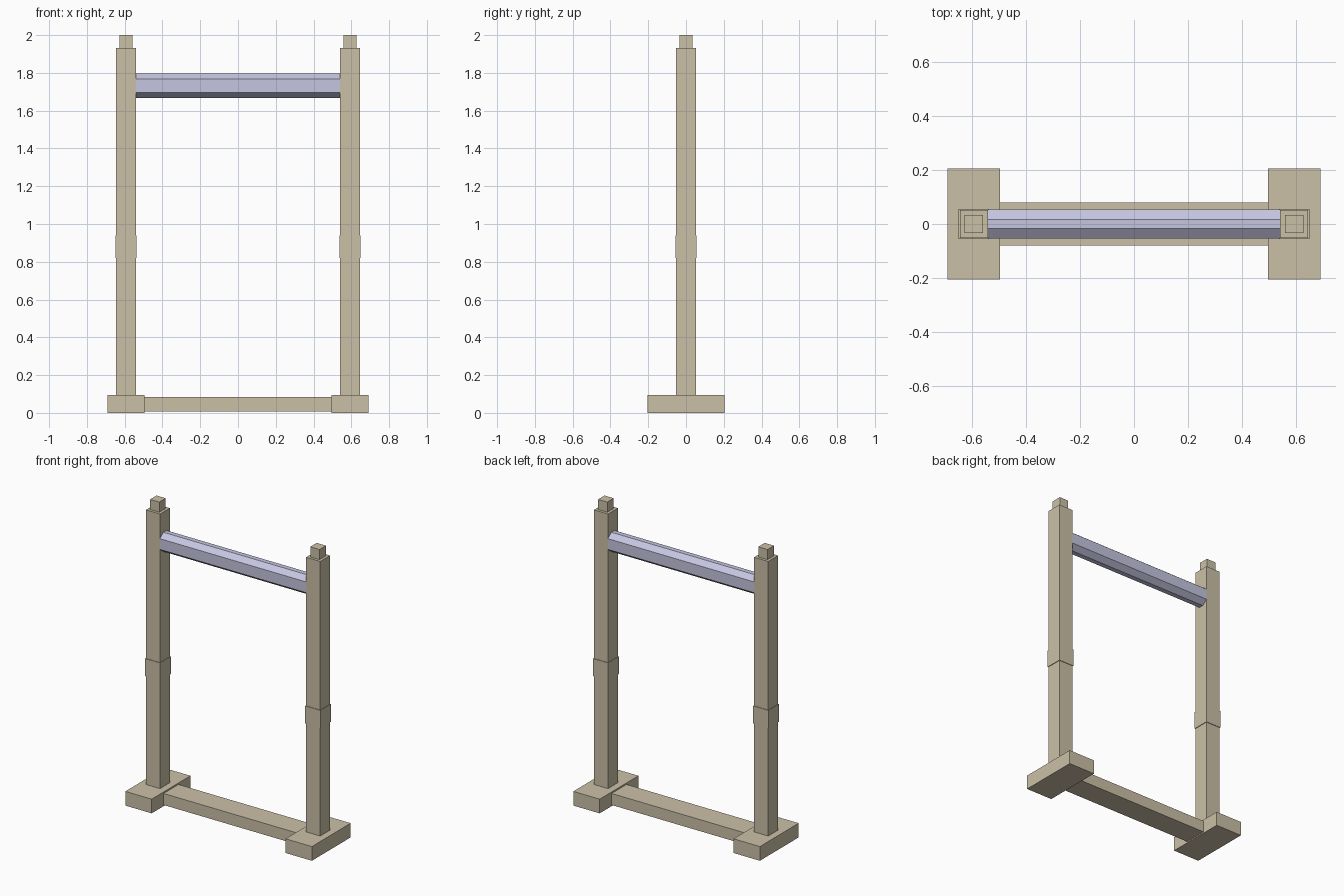
import bpy, bmesh

if "Cube" in bpy.data.objects:
    bpy.data.objects.remove(bpy.data.objects["Cube"])


def material(name, rgb):
    m = bpy.data.materials.new(name)
    m.diffuse_color = (*rgb, 1)
    m.use_nodes = True
    m.node_tree.nodes["Principled BSDF"].inputs["Base Color"].default_value = m.diffuse_color
    return m


WOOD = material("pale_wood", (0.60, 0.53, 0.39))
METAL = material("lavender_bar", (0.56, 0.56, 0.75))


def prism_x(name, profile, x0, x1, mat):
    """Extrude a closed (y, z) profile along x."""
    bm = bmesh.new()
    face = bm.faces.new([bm.verts.new((x0, y, z)) for y, z in profile])
    out = bmesh.ops.extrude_face_region(bm, geom=[face])["geom"]
    bmesh.ops.translate(bm, vec=(x1 - x0, 0, 0),
                        verts=[v for v in out if isinstance(v, bmesh.types.BMVert)])
    bmesh.ops.recalc_face_normals(bm, faces=bm.faces)
    mesh = bpy.data.meshes.new(name)
    bm.to_mesh(mesh)
    bm.free()
    mesh.materials.append(mat)
    obj = bpy.data.objects.new(name, mesh)
    bpy.context.collection.objects.link(obj)
    return obj


def box(name, xc, w, d, z0, z1):
    h = d / 2
    return prism_x(name, [(-h, z0), (h, z0), (h, z1), (-h, z1)],
                   xc - w / 2, xc + w / 2, WOOD)


# Two uprights: foot, post, collar, top peg
for side, s in (("left", -1), ("right", 1)):
    x = s * 0.593
    box(f"{side}_foot", x, 0.195, 0.41, 0, 0.095)
    box(f"{side}_post", x, 0.104, 0.104, 0.09, 1.932)
    box(f"{side}_collar", x, 0.112, 0.112, 0.82, 0.938)
    box(f"{side}_top_peg", x, 0.068, 0.068, 1.93, 2.0)

# Floor beam between the feet
box("floor_beam", 0, 0.995, 0.158, 0.008, 0.085)

# Eight-sided crossbar
half = [(0.0165, 0.0645), (0.0535, 0.036), (0.0535, -0.036), (0.0165, -0.0645)]
ring = half + [(-y, z) for y, z in reversed(half)]
prism_x("crossbar", [(y, 1.732 + z) for y, z in ring], -0.541, 0.541, METAL)
